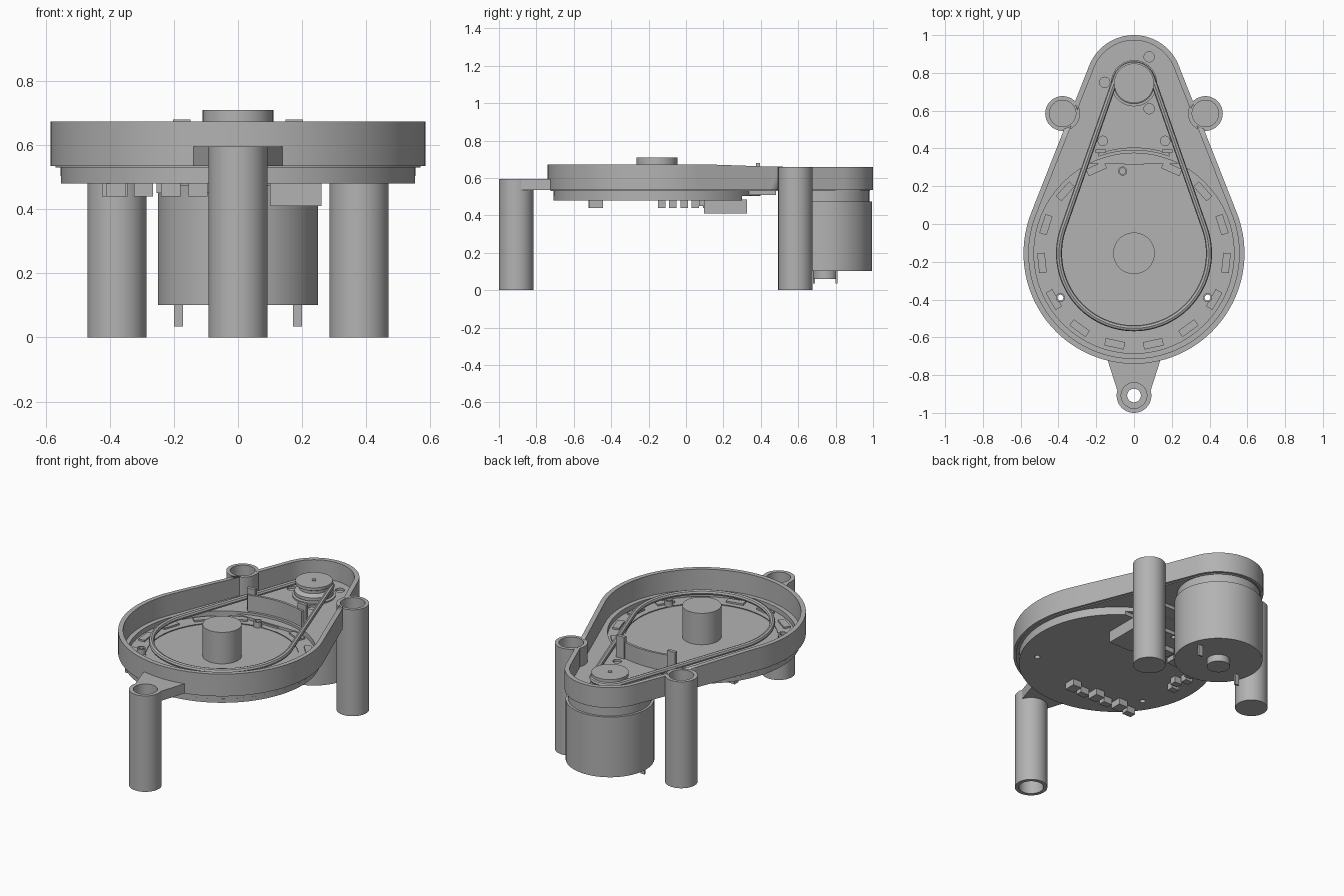
import bpy, bmesh
from math import sin, cos, pi, radians, asin
from mathutils import Matrix, Vector

cube = bpy.data.objects.get("Cube")
if cube:
    bpy.data.objects.remove(cube)

grey = bpy.data.materials.new("matte_grey")
grey.use_nodes = True
COLOUR = (0.45, 0.45, 0.45, 1)
grey.diffuse_color = COLOUR
grey.node_tree.nodes["Principled BSDF"].inputs["Base Color"].default_value = COLOUR

MAIN = (0, -0.155)     # platter axis
BACK = (0, 0.745)      # motor axis


def finish(name, bm):
    bmesh.ops.remove_doubles(bm, verts=bm.verts, dist=0.0001)
    bmesh.ops.recalc_face_normals(bm, faces=bm.faces)
    mesh = bpy.data.meshes.new(name)
    bm.to_mesh(mesh)
    bm.free()
    mesh.materials.append(grey)
    mesh.shade_smooth()
    mesh.set_sharp_from_angle(angle=radians(30))
    ob = bpy.data.objects.new(name, mesh)
    bpy.context.collection.objects.link(ob)
    return ob


def lathe(name, profile, centre, closed=False):
    bm = bmesh.new()
    vs = [bm.verts.new((r, 0, z)) for r, z in profile]
    edges = [bm.edges.new(p) for p in zip(vs, vs[1:])]
    if closed:
        edges.append(bm.edges.new((vs[-1], vs[0])))
    bmesh.ops.spin(bm, geom=vs + edges, cent=(0, 0, 0), axis=(0, 0, 1),
                   angle=2 * pi, steps=56, use_duplicate=False)
    bmesh.ops.translate(bm, verts=bm.verts, vec=(*centre, 0))
    return finish(name, bm)


def cylinder(name, r, z0, z1, centre):
    return lathe(name, [(0, z0), (r, z0), (r, z1), (0, z1)], centre)


def box(name, centre, size, turn=0):
    bm = bmesh.new()
    bmesh.ops.create_cube(bm, size=1, matrix=Matrix.Translation(centre)
                          @ Matrix.Rotation(turn, 4, "Z") @ Matrix.Diagonal((*size, 1)))
    return finish(name, bm)


def arc(centre, r, a0, a1, n=48):
    return [(centre[0] + r * cos(a0 + (a1 - a0) * i / n),
             centre[1] + r * sin(a0 + (a1 - a0) * i / n)) for i in range(n + 1)]


def circle(centre, r):
    return arc(centre, r, 0, 2 * pi, 64)[:-1]


def teardrop(big, small):
    """Outline round the platter circle and the smaller motor circle."""
    tilt = asin((big - small) / (BACK[1] - MAIN[1]))
    back = arc(BACK, small, tilt, pi - tilt, 40)
    front = arc(MAIN, big, pi - tilt, 2 * pi + tilt, 80)

    def between(p, q):
        return [tuple(Vector(p).lerp(Vector(q), i / 8)) for i in range(1, 8)]
    return back + between(back[-1], front[0]) + front + between(front[-1], back[0])


def poly_curve(name, loops):
    cu = bpy.data.curves.new(name, "CURVE")
    for loop in loops:
        sp = cu.splines.new("POLY")
        sp.points.add(len(loop) - 1)
        for pt, (x, y) in zip(sp.points, loop):
            pt.co = (x, y, 0, 1)
        sp.use_cyclic_u = True
    return cu


def from_curve(name, cu, z):
    tmp = bpy.data.objects.new(name + "_path", cu)
    bpy.context.collection.objects.link(tmp)
    bpy.context.view_layer.update()
    mesh = tmp.evaluated_get(bpy.context.evaluated_depsgraph_get()).to_mesh()
    bm = bmesh.new()
    bm.from_mesh(mesh)
    tmp.to_mesh_clear()
    bpy.data.objects.remove(tmp)
    bmesh.ops.translate(bm, verts=bm.verts, vec=(0, 0, z))
    return finish(name, bm)


def plate(name, loops, z0, z1):
    cu = poly_curve(name, loops)
    cu.dimensions = "2D"
    cu.fill_mode = "BOTH"
    cu.extrude = (z1 - z0) / 2
    return from_curve(name, cu, (z0 + z1) / 2)


# Housing wall, its rim dipping slightly towards the motor
wall = plate("housing_wall", [teardrop(0.585, 0.255), teardrop(0.557, 0.227)], 0.535, 0.66)
for v in wall.data.vertices:
    if v.co.z > 0.6:
        v.co.z += 0.013 * min(1, max(0, (0.48 - v.co.y) / 0.38))

# Rear shelf and stepped tray floor
screws = [circle(c, 0.027) for c in ((0.08, 0.885), (-0.155, 0.75), (0.08, 0.61))]
cable_holes = [circle((s * 0.165, 0.44), 0.025) for s in (-1, 1)]
plate("rear_shelf", [teardrop(0.57, 0.24), circle(MAIN, 0.53)] + screws + cable_holes,
      0.53, 0.545)
posts = [(-0.06, 0.28), (0.39, -0.39), (-0.39, -0.39)]
post_holes = [circle(c, 0.016) for c in posts]
plate("tray_floor", [circle(MAIN, 0.553)] + post_holes, 0.503, 0.515)
plate("tray_rim", [circle(MAIN, 0.553), circle(MAIN, 0.53)], 0.513, 0.537)
cut = asin((0.3 - MAIN[1]) / 0.553)
plate("circuit_board", [arc(MAIN, 0.553, pi - cut, 2 * pi + cut, 80)] + post_holes,
      0.48, 0.505)
for c in posts:
    lathe("hollow_post", [(0.016, 0.51), (0.024, 0.51), (0.024, 0.55), (0.016, 0.55)],
          c, closed=True)

# Platter disc, hub and ring of pads
plate("platter_disc", [circle(MAIN, 0.43)] + post_holes[:1], 0.512, 0.52)
cylinder("hub", 0.11, 0.515, 0.71, MAIN)
for i in range(15):
    a = pi / 2 + i * 2 * pi / 15
    box("ring_pad", (MAIN[0] + 0.49 * cos(a), MAIN[1] + 0.49 * sin(a), 0.518),
        (0.04, 0.105, 0.014), a)

# Curved partition with two upright tabs
plate("partition", [arc(MAIN, 0.56, radians(70), radians(110), 20)
                    + arc(MAIN, 0.545, radians(110), radians(70), 20)], 0.513, 0.645)
for s in (-1, 1):
    box("tab", (s * 0.175, 0.385, 0.597), (0.055, 0.02, 0.166))

# Drive belt and pulley
belt = poly_curve("belt", [teardrop(0.397, 0.1)])
belt.dimensions = "3D"
belt.bevel_depth = 0.016
belt.bevel_resolution = 2
from_curve("belt", belt, 0.605)
lathe("pulley", [(0, 0.56), (0.11, 0.56), (0.11, 0.58), (0.085, 0.595), (0.085, 0.612),
                 (0.105, 0.622), (0.105, 0.64), (0, 0.64)], BACK)
cylinder("motor_shaft", 0.012, 0.5, 0.645, BACK)
cylinder("pulley_boss", 0.122, 0.54, 0.553, BACK)

# Motor
lathe("motor", [(0, 0.102), (0.25, 0.102), (0.25, 0.475), (0.235, 0.475),
                (0.235, 0.532), (0, 0.532)], BACK)
cylinder("motor_bearing", 0.065, 0.06, 0.11, BACK)
for s in (-1, 1):
    box("motor_terminal", (s * 0.185, BACK[1] + s * 0.06, 0.07), (0.028, 0.012, 0.07))

# Legs
cutters = []
for s in (-1, 1):
    spot = (s * 0.378, 0.585)
    lathe("back_leg", [(0, 0), (0.092, 0), (0.092, 0.66), (0.07, 0.66),
                       (0.07, 0.56), (0, 0.56)], spot)
    cutters.append(cylinder("leg_cutter", 0.08, 0.4, 0.8, spot))
for c in cutters:
    c.hide_render = True
    c.hide_set(True)
    mod = wall.modifiers.new("leg_notch", "BOOLEAN")
    mod.operation = "DIFFERENCE"
    mod.solver = "EXACT"
    mod.object = c
FRONT = (0, -0.908)
lathe("front_leg", [(0.092, 0), (0.092, 0.595), (0.068, 0.595), (0.068, 0.5),
                    (0.036, 0.5), (0.036, 0.3), (0.07, 0.3), (0.07, 0)], FRONT, closed=True)
plate("front_bracket", [[(0.14, -0.72)] + arc(FRONT, 0.08, 0, pi, 24) + [(-0.14, -0.72)]],
      0.535, 0.595)

# Components under the board
box("power_block", (0.18, 0.21, 0.447), (0.16, 0.23, 0.075))
box("cable_plate", (0, 0.4, 0.52), (0.5, 0.16, 0.022))
for i in range(6):
    box("front_connector", (-0.38 + i * 0.085, -0.5 + 0.02 * (i % 2), 0.463),
        (0.06, 0.04 + 0.03 * (i % 2), 0.045))
for i in range(5):
    box("side_connector", (-0.4 + 0.03 * (i % 2), -0.13 + i * 0.06, 0.463),
        (0.05, 0.04, 0.045))
for i in range(3):
    box("chip", (-0.22 + i * 0.11, 0.1 + 0.05 * (i % 2), 0.468), (0.07, 0.06, 0.035))
